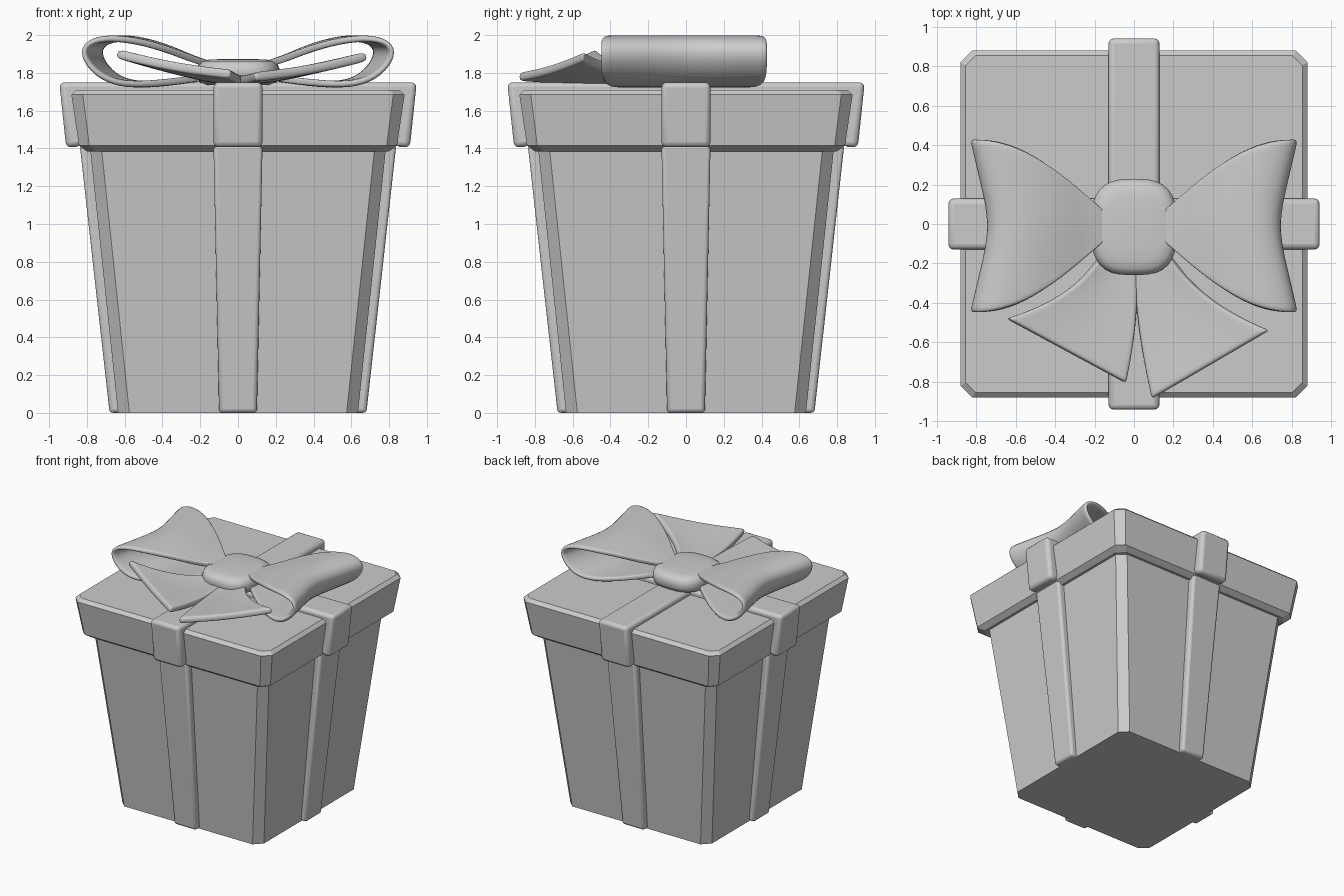
import bpy, bmesh, math
from mathutils import Vector

if "Cube" in bpy.data.objects:
    bpy.data.objects.remove(bpy.data.objects["Cube"])

grey = bpy.data.materials.new("light grey")
grey.diffuse_color = (0.6, 0.6, 0.6, 1)
grey.use_nodes = True
grey.node_tree.nodes["Principled BSDF"].inputs["Base Color"].default_value = grey.diffuse_color


def make(name, verts, faces, smooth=None, rot=0):
    """Mesh object from points and faces, turned about z by rot."""
    me = bpy.data.meshes.new(name)
    me.from_pydata(verts, [], faces)
    bm = bmesh.new()
    bm.from_mesh(me)
    bmesh.ops.recalc_face_normals(bm, faces=bm.faces)
    bm.to_mesh(me)
    bm.free()
    me.materials.append(grey)
    ob = bpy.data.objects.new(name, me)
    bpy.context.collection.objects.link(ob)
    ob.rotation_euler.z = rot
    if smooth:
        bpy.ops.object.select_all(action='DESELECT')
        ob.select_set(True)
        bpy.context.view_layer.objects.active = ob
        bpy.ops.object.shade_smooth_by_angle(angle=math.radians(smooth))
    return ob


def loft(name, rings, smooth=None, rot=0):
    """Skin equal rings of points and cap both ends."""
    n = len(rings[0])
    faces = [(k * n + i, k * n + (i + 1) % n, (k + 1) * n + (i + 1) % n, (k + 1) * n + i)
             for k in range(len(rings) - 1) for i in range(n)]
    faces += [tuple(range(n)), tuple(range((len(rings) - 1) * n, len(rings) * n))]
    return make(name, [p for r in rings for p in r], faces, smooth, rot)


def octagon(h, c, z):
    """Square of half width h with corners cut by c."""
    a = h - c
    return [(h, -a, z), (h, a, z), (a, h, z), (-a, h, z),
            (-h, a, z), (-h, -a, z), (-a, -h, z), (a, -h, z)]


def bevel(ob, width, segments=3):
    m = ob.modifiers.new("round", 'BEVEL')
    m.width, m.segments, m.limit_method = width, segments, 'ANGLE'


def sheet(name, rows, thick):
    """Rounded ribbon from a grid of points."""
    n = len(rows[0])
    faces = [(k * n + i, k * n + i + 1, (k + 1) * n + i + 1, (k + 1) * n + i)
             for k in range(len(rows) - 1) for i in range(n - 1)]
    ob = make(name, [p for r in rows for p in r], faces)
    s = ob.modifiers.new("thickness", 'SOLIDIFY')
    s.thickness, s.offset = thick, 0
    ob.modifiers.new("smooth", 'SUBSURF').levels = 2
    ob.modifiers["smooth"].render_levels = 2
    ob.data.shade_smooth()
    return ob


# Tapered box and its lid, both with cut corners
loft("box_body", [octagon(0.635, 0.06, 0), octagon(0.785, 0.06, 1.42)])
loft("lid", [octagon(0.80, 0.05, 1.385), octagon(0.842, 0.055, 1.415),
             octagon(0.882, 0.06, 1.685), octagon(0.855, 0.05, 1.71)])

# Ribbons down the four sides of the box
for k, side in enumerate(("front", "right", "back", "left")):
    rings = [[(-w, -o, z), (w, -o, z), (w, -i, z), (-w, -i, z)]
             for w, o, i, z in ((0.10, 0.68, 0.60, 0), (0.13, 0.838, 0.74, 1.42))]
    bevel(loft(side + "_ribbon", rings, 40, k * math.pi / 2), 0.02)

# Two bands folded over the lid
half = [(0.83, 1.41), (0.91, 1.405), (0.946, 1.75)]
outline = half + [(-x, z) for x, z in reversed(half)] + [(-0.872, 1.70), (0.872, 1.70)]
for k, name in enumerate(("lid_band_across", "lid_band_along")):
    rings = [[(x, y, z) for x, z in outline] for y in (-0.13, 0.13)]
    bevel(loft(name, rings, 40, k * math.pi / 2), 0.028)

# Bow loops, flaring away from the knot
path = [(0.12, 1.79), (0.25, 1.765), (0.42, 1.745), (0.6, 1.735), (0.73, 1.775), (0.82, 1.87),
        (0.82, 1.95), (0.72, 1.988), (0.55, 1.975), (0.36, 1.92), (0.24, 1.87), (0.12, 1.84)]
for side, name in ((1, "bow_loop_right"), (-1, "bow_loop_left")):
    rows = []
    for x, z in path:
        width = 0.44 * math.sin(math.pi / 2 * min(1, (x - 0.05) / 0.7)) ** 1.2
        pull = 0.10 * max(0, (x - 0.2) / 0.6)
        rows.append([(side * (x - pull * (1 - abs(s))), s * width - 0.01, z)
                     for s in (-1, -0.9, -0.5, 0, 0.5, 0.9, 1)])
    sheet(name, rows, 0.036)


# Bow tails, between a curved outer edge and a curved inner edge
def curve(a, b, c, t):
    return Vector(a) * (1 - t) ** 2 + Vector(b) * 2 * t * (1 - t) + Vector(c) * t * t


tails = {
    "bow_tail_left": (((-0.17, -0.16, 1.79), (-0.30, -0.38, 1.80), (-0.65, -0.48, 1.905)),
                      ((0.01, -0.18, 1.77), (0.04, -0.45, 1.75), (-0.04, -0.81, 1.795))),
    "bow_tail_right": (((0.17, -0.14, 1.79), (0.32, -0.40, 1.80), (0.69, -0.54, 1.89)),
                       ((0.00, -0.18, 1.77), (0.00, -0.50, 1.75), (0.09, -0.89, 1.78))),
}
for name, (outer, inner) in tails.items():
    rows = []
    for t in (0, 0.2, 0.4, 0.6, 0.8, 0.96, 1):
        a, b = curve(*outer, t), curve(*inner, t)
        rows.append([a.lerp(b, v) - Vector((0, 0, 0.06 * v * (1 - v)))
                     for v in (0, 0.05, 0.35, 0.65, 0.95, 1)])
    sheet(name, rows, 0.05)

# Flattened, rounded knot
rings = []
for r, z in ((0.8, 1.735), (0.95, 1.755), (1, 1.785), (1, 1.82), (0.96, 1.845),
             (0.87, 1.862), (0.7, 1.87), (0.35, 1.874)):
    ring = []
    for i in range(32):
        c, s = math.cos(i * math.pi / 16), math.sin(i * math.pi / 16)
        ring.append((r * 0.22 * math.copysign(abs(c) ** 0.7, c),
                     r * 0.245 * math.copysign(abs(s) ** 0.7, s) - 0.015, z))
    rings.append(ring)
loft("bow_knot", rings, 60)
